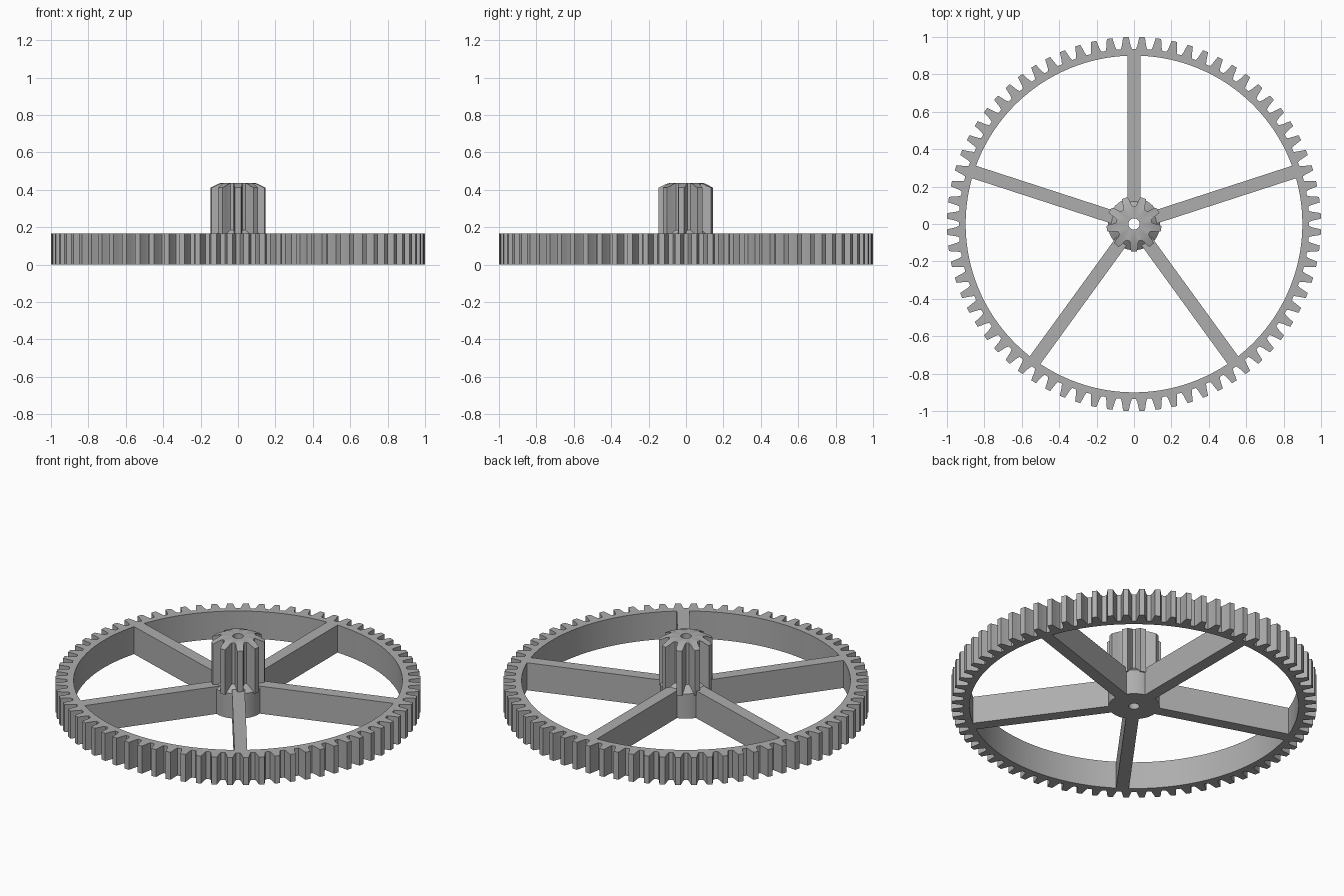
import bpy, bmesh
from math import radians, sin, cos, pi, tau
from mathutils import Matrix

cube = bpy.data.objects.get("Cube")
if cube:
    bpy.data.objects.remove(cube)

steel = bpy.data.materials.new("plain grey")
steel.use_nodes = True
grey = (0.42, 0.42, 0.42, 1)
steel.diffuse_color = grey
steel.node_tree.nodes["Principled BSDF"].inputs["Base Color"].default_value = grey

HEIGHT = 0.166
BORE = 0.03


def finish(name, bm):
    bmesh.ops.recalc_face_normals(bm, faces=bm.faces)
    mesh = bpy.data.meshes.new(name)
    bm.to_mesh(mesh)
    bm.free()
    mesh.materials.append(steel)
    obj = bpy.data.objects.new(name, mesh)
    bpy.context.collection.objects.link(obj)
    bpy.ops.object.select_all(action="DESELECT")
    obj.select_set(True)
    bpy.context.view_layer.objects.active = obj
    bpy.ops.object.shade_smooth_by_angle(angle=radians(25))
    return obj


def loft(name, loops):
    """Join closed loops of equal length in order, and the last to the first."""
    bm = bmesh.new()
    rings = [[bm.verts.new(p) for p in loop] for loop in loops]
    for a, b in zip(rings, rings[1:] + rings[:1]):
        for i in range(len(a)):
            bm.faces.new((a[i - 1], a[i], b[i], b[i - 1]))
    return finish(name, bm)


def gear_outline(teeth, start, steps):
    """Polar outline; each tooth is mirrored from (half-angle fraction, radius) steps."""
    pitch = tau / teeth
    tooth = [(-f, r) for f, r in steps] + [(f, r) for f, r in reversed(steps)]
    return [(start + (n + f) * pitch, r) for n in range(teeth) for f, r in tooth]


def at_height(outline, z):
    return [(r * cos(a), r * sin(a), z(r) if callable(z) else z) for a, r in outline]


def circle(outline, radius, z):
    return at_height([(a, radius) for a, _ in outline], z)


# Toothed rim
rim = gear_outline(72, radians(2.5), [(0.36, 0.937), (0.28, 0.955), (0.22, 0.98), (0.17, 1.0)])
loft("toothed_rim", [at_height(rim, 0), at_height(rim, HEIGHT),
                     circle(rim, 0.9, HEIGHT), circle(rim, 0.9, 0)])

# Round hub with a sloped shoulder
hub = [(tau * i / 72, 1) for i in range(72)]
loft("hub", [circle(hub, r, z) for r, z in
             [(BORE, 0), (0.14, 0), (0.14, 0.15), (0.09, 0.19), (BORE, 0.19)]])

# Small pinion with a chamfered top
pinion = gear_outline(9, -pi / 2, [(0.38, 0.095), (0.28, 0.108), (0.23, 0.128), (0.15, 0.148)])
loft("pinion", [at_height(pinion, 0.14),
                at_height(pinion, lambda r: 0.435 - 0.5 * max(0, r - 0.1)),
                circle(pinion, 0.09, 0.435), circle(pinion, BORE, 0.435),
                circle(pinion, BORE, 0.14)])

# Five spokes
for n in range(5):
    bm = bmesh.new()
    inner, outer = 0.088, 0.91
    bmesh.ops.create_cube(bm, size=1)
    bmesh.ops.scale(bm, vec=(outer - inner, 0.07, HEIGHT), verts=bm.verts)
    bmesh.ops.translate(bm, vec=((inner + outer) / 2, 0, HEIGHT / 2), verts=bm.verts)
    bmesh.ops.rotate(bm, matrix=Matrix.Rotation(pi / 2 + n * tau / 5, 3, "Z"), verts=bm.verts)
    finish(f"spoke_{n + 1}", bm)
